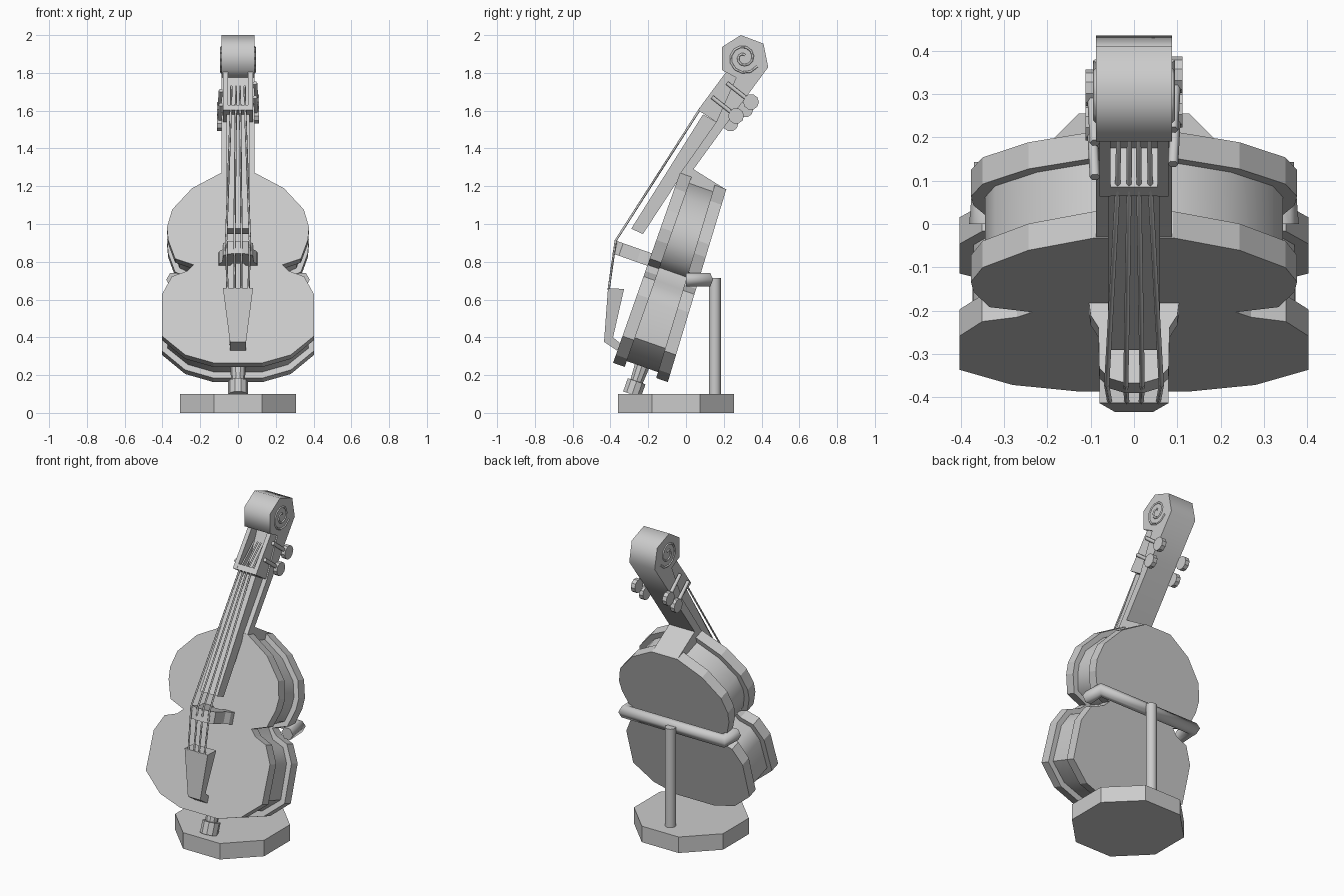
import bpy, bmesh, math
from mathutils import Matrix, Vector

cube = bpy.data.objects.get("Cube")
if cube:
    bpy.data.objects.remove(cube, do_unlink=True)

grey = bpy.data.materials.new("plain grey")
grey.use_nodes = True
colour = (0.6, 0.6, 0.6, 1)
grey.diffuse_color = colour
grey.node_tree.nodes["Principled BSDF"].inputs["Base Color"].default_value = colour

# Leaning frame of the body: x across, y from front to back, z along the body
LEAN = Matrix.Translation((0, -0.386, 0.265)) @ Matrix.Rotation(math.radians(-19.4), 4, 'X')
UPRIGHT = Matrix.Identity(4)


def add(name, data, frame=UPRIGHT):
    obj = bpy.data.objects.new(name, data)
    obj.matrix_world = frame
    data.materials.append(grey)
    bpy.context.collection.objects.link(obj)
    return obj


def loft(name, loops, frame=UPRIGHT):
    """Skin matching loops of points and cap both ends."""
    bm = bmesh.new()
    rings = [[bm.verts.new(p) for p in loop] for loop in loops]
    for a, b in zip(rings, rings[1:]):
        for i in range(len(a)):
            j = (i + 1) % len(a)
            bm.faces.new((a[i], a[j], b[j], b[i]))
    bm.faces.new(rings[0])
    bm.faces.new(rings[-1])
    bmesh.ops.recalc_face_normals(bm, faces=bm.faces)
    mesh = bpy.data.meshes.new(name)
    bm.to_mesh(mesh)
    bm.free()
    return add(name, mesh, frame)


def side_slab(name, profile, x0, x1):
    """Extrude a side profile of (y, z) points across x."""
    return loft(name, [[(x, y, z) for y, z in profile] for x in (x0, x1)])


def round_bar(name, stations, sides, axis, turn=0.0, frame=UPRIGHT):
    """Regular rings given as (centre, radius) along an axis."""
    q = Vector(axis).to_track_quat('Z', 'Y')
    loops = []
    for centre, r in stations:
        angles = [turn + math.tau * i / sides for i in range(sides)]
        loops.append([Vector(centre) + q @ Vector((r * math.cos(a), r * math.sin(a), 0))
                      for a in angles])
    return loft(name, loops, frame)


def wire(name, points, radius, detail=0):
    curve = bpy.data.curves.new(name, 'CURVE')
    curve.dimensions = '3D'
    curve.bevel_depth = radius
    curve.bevel_resolution = detail
    curve.use_fill_caps = True
    spline = curve.splines.new('POLY')
    spline.points.add(len(points) - 1)
    for p, co in zip(spline.points, points):
        p.co = (*co, 1)
    return add(name, curve)


def smooth(obj, degrees):
    bpy.ops.object.select_all(action='DESELECT')
    obj.select_set(True)
    bpy.context.view_layer.objects.active = obj
    bpy.ops.object.shade_smooth_by_angle(angle=math.radians(degrees))


def mirrored(half):
    return half + [(-x, z) for x, z in reversed(half)]


def inset(loop, amount):
    out = []
    for i, p in enumerate(loop):
        p = Vector(p)
        a = (p - Vector(loop[i - 1])).normalized()
        b = (Vector(loop[(i + 1) % len(loop)]) - p).normalized()
        t = (a + b).normalized()
        out.append(tuple(p + Vector((-t.y, t.x)) * amount))
    return out


# Body: two waisted plates joined by inset ribs, thinner toward the neck
outline = mirrored([(0.13, 0.0), (0.28, 0.045), (0.402, 0.15), (0.402, 0.385),
                    (0.35, 0.485), (0.27, 0.515), (0.235, 0.55), (0.333, 0.585),
                    (0.37, 0.69), (0.376, 0.76), (0.349, 0.86), (0.243, 0.98),
                    (0.09, 1.066)])
rib_outline = inset(outline, 0.033)


def layer(loop, depth, taper):
    return [(x, depth - taper * z, z) for x, z in loop]


TAPER = 0.044
loft("front_plate", [layer(outline, 0, 0), layer(outline, 0.065, 0)], LEAN)
loft("back_plate", [layer(outline, 0.242, TAPER), layer(outline, 0.307, TAPER)], LEAN)
ribs = loft("ribs", [layer(rib_outline, 0.06, 0), layer(rib_outline, 0.25, TAPER)], LEAN)
smooth(ribs, 50)

# Bridge: arched block standing on the front plate
bridge = mirrored([(0.045, 0.01), (0.105, 0.01), (0.1, -0.03), (0.082, -0.06),
                   (0.08, -0.16), (0.055, -0.185), (0.02, -0.196)])
bridge += [(-0.03, -0.035), (0.03, -0.035)]
i = bridge.index((-0.045, 0.01))
loft("bridge", [[(x, d, s) for x, d in bridge] for s in (0.545, 0.615)], LEAN)

# Tailpiece: tapering wedge with a hooked foot
tail = [(-0.413, 0.66), (-0.328, 0.656), (-0.386, 0.4), (-0.345, 0.365),
        (-0.365, 0.33), (-0.434, 0.376)]
loft("tailpiece", [[(side * (0.042 + max(z - 0.37, 0) * 0.13), y, z) for y, z in tail]
                   for side in (-1, 1)])

# End button below the body
round_bar("end_button", [((0, 0.15, 0.04), 0.042), ((0, 0.15, -0.05), 0.036),
                         ((0, 0.15, -0.051), 0.052), ((0, 0.15, -0.125), 0.052)],
          10, (0, 0, 1), frame=LEAN)

# Neck running up into the scroll, with a heel, fingerboard and peg box
neck = side_slab("neck_and_scroll",
                 [(-0.03, 1.27), (0.16, 1.54), (0.265, 1.775), (0.19, 1.815),
                  (0.19, 1.937), (0.29, 2.0), (0.41, 1.955), (0.435, 1.83),
                  (0.26, 1.593), (0.037, 1.286), (-0.01, 1.24)], -0.088, 0.088)
smooth(neck, 65)
side_slab("heel", [(-0.03, 1.27), (0.03, 1.296), (0.212, 1.182), (0.19, 1.11),
                   (0.0, 1.17)], -0.088, 0.088)
side_slab("fingerboard", [(-0.29, 0.975), (-0.228, 0.947), (0.16, 1.54), (0.09, 1.58)],
          -0.06, 0.06)
side_slab("nut", [(0.065, 1.603), (0.16, 1.54), (0.18, 1.57), (0.085, 1.63)], -0.07, 0.07)
for name, s in (("left", 1), ("right", -1)):
    side_slab(name + "_peg_box_cheek",
              [(0.063, 1.603), (0.16, 1.54), (0.31, 1.75), (0.26, 1.79), (0.22, 1.815)],
              s * 0.054, s * 0.08)
    # Scroll spiral
    turns = [(a, 0.015 + 0.07 * a / 11) for a in (k * 0.55 for k in range(21))]
    wire(name + "_scroll_spiral",
         [(s * 0.087, 0.305 + r * math.cos(a + 1), 1.88 + r * math.sin(a + 1))
          for a, r in turns], 0.007)
    # Tuning pegs: slanted rods with round heads
    for n, (y, z) in enumerate(((0.217, 1.746), (0.138, 1.672))):
        if s < 0:
            y, z = y - 0.03, z - 0.04
        end = (s * 0.097, y + 0.127, z - 0.1)
        wire(f"{name}_peg_rod_{n + 1}", [(s * 0.09, y, z), end], 0.012, 1)
        head = [((s * x, end[1], end[2]), 0.042) for x in (0.084, 0.112)]
        round_bar(f"{name}_peg_head_{n + 1}", head, 10, (1, 0, 0))

# Strings from the peg box over the bridge to the tailpiece
for n, k in enumerate((-1, -0.3, 0.3, 1)):
    wire(f"string_{n + 1}", [(k * 0.035, 0.21, 1.73), (k * 0.038, 0.075, 1.61),
                             (k * 0.063, -0.372, 0.912), (k * 0.056, -0.41, 0.65)], 0.006)

# Stand: octagonal base, post and a cradle bar with forward arms
round_bar("stand_base", [((0, -0.053, 0), 0.333), ((0, -0.053, 0.1), 0.333)],
          8, (0, 0, 1), math.pi / 8)
smooth(round_bar("stand_post", [((0, 0.153, 0.09), 0.032), ((0, 0.153, 0.715), 0.032)],
                 12, (0, 0, 1)), 40)
wire("stand_cradle", [(-0.34, 0, 0.705), (-0.34, 0.115, 0.705),
                      (0.34, 0.115, 0.705), (0.34, 0, 0.705)], 0.04, 1)
